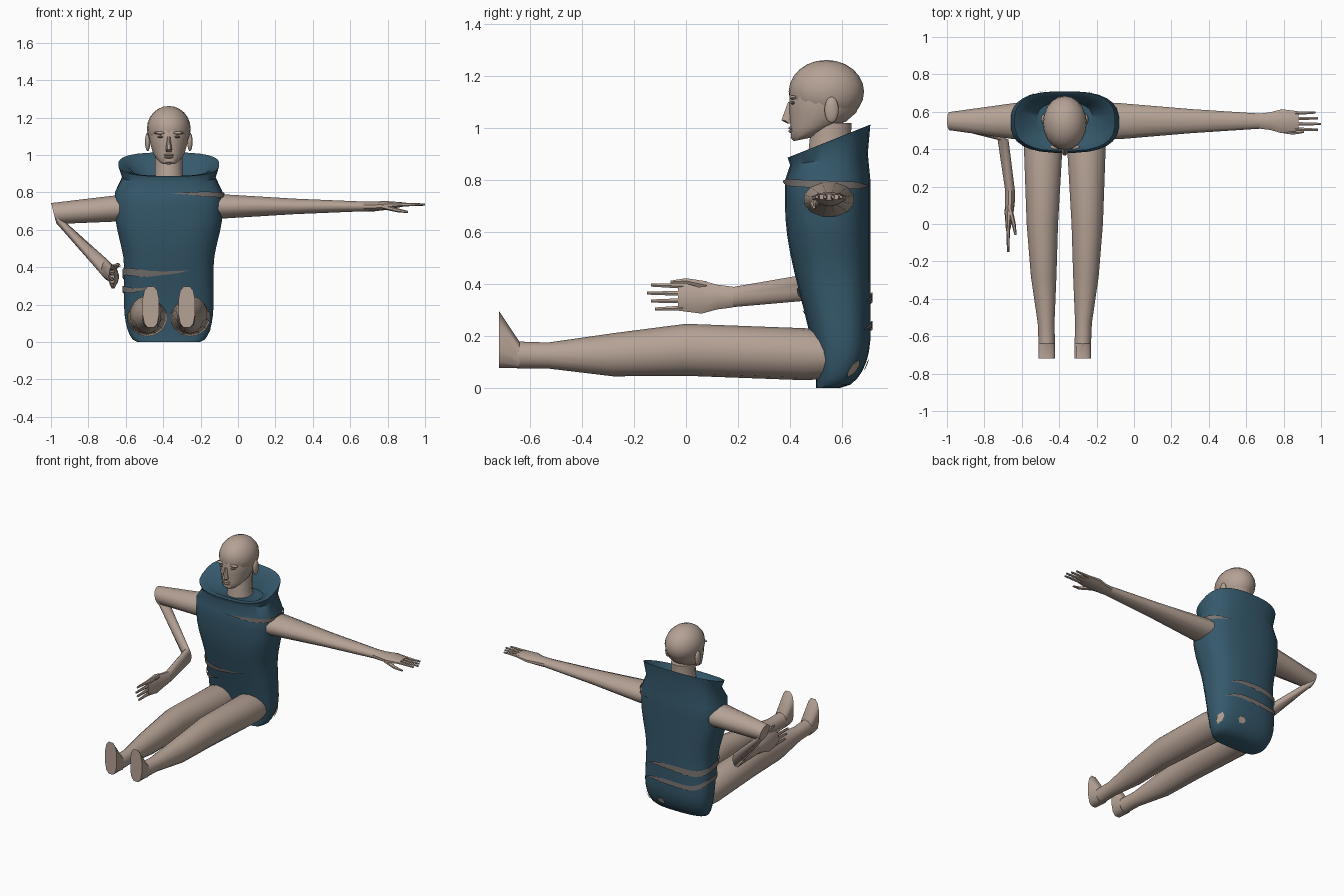
import bpy, bmesh
from math import sin, cos, pi, radians, sqrt, copysign
from mathutils import Vector

if "Cube" in bpy.data.objects:
    bpy.data.objects.remove(bpy.data.objects["Cube"])

MIDLINE = -.37
CHEST_Y = .55
ARM_Z = .725
BOXY = 2.7
SIDES = (("left", 1), ("right", -1))


def material(name, *colour):
    made = bpy.data.materials.new(name)
    made.use_nodes = True
    made.diffuse_color = (*colour, 1)
    made.node_tree.nodes["Principled BSDF"].inputs["Base Color"].default_value = (*colour, 1)
    return made


SKIN = material("skin", .46, .36, .3)
TEAL = material("teal_cloth", .036, .1, .15)
GREY = material("grey_trim", .19, .175, .165)


def finish(name, bm, paint):
    mesh = bpy.data.meshes.new(name)
    bm.to_mesh(mesh)
    bm.free()
    mesh.materials.append(paint)
    made = bpy.data.objects.new(name, mesh)
    bpy.context.collection.objects.link(made)
    bpy.ops.object.select_all(action="DESELECT")
    made.select_set(True)
    bpy.context.view_layer.objects.active = made
    bpy.ops.object.shade_smooth_by_angle(angle=radians(45))


def rounded(angle, power):
    """Unit superellipse point: round at power two, boxier above."""
    return [copysign(abs(part) ** (2 / power), part) for part in (cos(angle), sin(angle))]


def tube(name, rings, paint=SKIN, sides=12, power=2):
    """Skin a closed tube over rings of centre and two half-axes."""
    bm = bmesh.new()
    loops = []
    for centre, across, up in rings:
        loop = []
        for step in range(sides):
            u, v = rounded(2 * pi * (step + .5) / sides, power)
            loop.append(bm.verts.new(Vector(centre) + Vector(across) * u + Vector(up) * v))
        loops.append(loop)
    for low, high in zip(loops, loops[1:]):
        for i in range(sides):
            bm.faces.new((low[i - 1], low[i], high[i], high[i - 1]))
    bm.faces.new(loops[0])
    bm.faces.new(loops[-1])
    bmesh.ops.recalc_face_normals(bm, faces=bm.faces)
    finish(name, bm, paint)


def ball(name, centre, radii, paint=SKIN):
    bm = bmesh.new()
    bmesh.ops.create_uvsphere(bm, u_segments=20, v_segments=12, radius=1)
    bmesh.ops.scale(bm, vec=radii, verts=bm.verts)
    bmesh.ops.translate(bm, vec=centre, verts=bm.verts)
    finish(name, bm, paint)


def ring_x(x, y, z, depth, height):
    return (x, y, z), (0, depth, 0), (0, 0, height)


def ring_y(y, x, z, width, height):
    return (x, y, z), (width, 0, 0), (0, 0, height)


def ring_z(z, y, width, depth, tilt=0):
    return (MIDLINE, y, z), (width, 0, 0), (0, depth, tilt * depth)


def ease(t):
    t = max(0, min(1, t))
    return t * t * (3 - 2 * t)


def girth(z):
    """Garment centre y, half width and half depth at a height."""
    seat = sqrt(1 - (1 - min(1, z / .2)) ** 2)
    width = (.24 + .05 * ease((z - .4) / .3)) * (.7 + .3 * seat)
    front = .5 - .12 * ease(z / .7)
    back = .59 + .12 * seat
    return (front + back) / 2, width, (back - front) / 2


# Sleeveless garment with a tilted collar that folds inward
ROWS = 16
levels = [.8 * (row / ROWS) ** 1.5 for row in range(ROWS + 1)]
collar = [ring_z(.88, CHEST_Y, .25, .15, .15), ring_z(.95, CHEST_Y, .27, .16, .4),
          ring_z(.94, CHEST_Y, .235, .13, .4), ring_z(.87, CHEST_Y, .15, .1)]
tube("garment", [ring_z(z, *girth(z)) for z in levels] + collar, TEAL, sides=28, power=BOXY)


def body_point(bearing, z):
    """Point just outside the garment at a bearing and height."""
    y, width, depth = girth(z)
    u, v = rounded(radians(bearing), BOXY)
    proud = .007
    return MIDLINE + (width + proud) * u, y + (depth + proud) * v, z


def stripe(name, start, end, low, high, half, paint=GREY, wave=0):
    """Thin tapered ribbon wrapped on the garment."""
    bm = bmesh.new()
    pairs = []
    steps = 48
    for step in range(steps + 1):
        t = step / steps
        bearing = start + (end - start) * t
        z = low + (high - low) * t + wave * sin(4 * pi * t)
        reach = half * min(1, 5 * t, 5 * (1 - t))
        pairs.append([bm.verts.new(body_point(bearing, z + side * reach)) for side in (-1, 1)])
    for (a, b), (c, d) in zip(pairs, pairs[1:]):
        bm.faces.new((a, c, d, b))
    bmesh.ops.remove_doubles(bm, verts=bm.verts, dist=.0001)
    finish(name, bm, paint)


# Trim stripes and small bare patches
stripe("waist_stripe_upper", 50, 290, .33, .385, .02, wave=.012)
stripe("waist_stripe_lower", 40, 260, .22, .3, .016, wave=.012)
stripe("chest_stripe", -90, 65, .795, .775, .014)
stripe("hip_patch_side", 15, 40, .06, .09, .025, SKIN)
stripe("hip_patch_back", 72, 84, .09, .09, .02, SKIN)

# Legs stretched forward, with upright feet
for side, sign in SIDES:
    def station(y, out, z, width, height):
        return ring_y(y, MIDLINE + sign * out, z, width, height)

    tube(side + "_leg", [station(.6, .115, .12, .09, .08), station(.46, .115, .13, .108, .1),
                         station(0, .12, .147, .086, .1), station(-.28, .113, .128, .07, .083),
                         station(-.53, .1, .125, .046, .05), station(-.65, .096, .127, .045, .052)], sides=14)
    tube(side + "_foot", [station(-.64, .096, .127, .045, .052),
                          station(-.72, .096, .187, .045, .113)], power=BOXY)


def hand(side, wrist, forward, thumbward, palmward):
    """Hand grown from the wrist along three directions."""
    wrist, forward, thumbward, palmward = map(Vector, (wrist, forward, thumbward, palmward))

    def part(name, *rings, sides=6):
        tube(f"{side}_{name}", [(wrist + forward * reach + thumbward * shift + palmward * drop,
                                 thumbward * width, palmward * thick)
                                for reach, shift, drop, width, thick in rings], sides=sides)

    part("palm", (0, 0, 0, .042, .027), (.06, 0, 0, .05, .026), (.12, 0, -.005, .067, .024),
         (.21, 0, -.01, .055, .012), sides=10)
    for place, name in enumerate(("little", "ring", "middle", "index")):
        shift = .028 * (place - 1.5)
        length = .33 - .015 * abs(place - 2)
        part(name + "_finger", (.19, shift, -.01, .011, .011), (length, shift * 1.1, -.01, .007, .006))
    part("thumb", (.1, .045, 0, .018, .014), (.18, .062, .02, .012, .011), (.24, .058, .03, .006, .006))


# Left arm held straight out
left_wrist = (.67, CHEST_Y, ARM_Z)
tube("left_arm", [ring_x(-.18, CHEST_Y, ARM_Z, .1, .068), ring_x(-.08, CHEST_Y, ARM_Z, .1, .067),
                  ring_x(.3, CHEST_Y, ARM_Z, .067, .043), ring_x(*left_wrist, .042, .027)])
hand("left", left_wrist, (1, 0, 0), (0, -1, 0), (0, 0, -1))

# Right arm: upper arm out, pinched elbow, forearm pointing forward
elbow = ((-.985, CHEST_Y, .687), (0, .05, 0), (-.015, 0, .058))
pinch = ((-.95, CHEST_Y, .64), (0, .045, 0), (.014, 0, .014))
tube("right_upper_arm", [elbow, ring_x(-.64, CHEST_Y, .715, .1, .073),
                         ring_x(-.55, CHEST_Y, .72, .1, .07)])
tube("right_forearm", [elbow, pinch, ring_y(.45, -.7, .385, .03, .052),
                       ring_y(.18, -.663, .35, .027, .04)])
hand("right", (-.663, .18, .35), (0, -1, 0), (0, 0, 1), (1, 0, 0))

# Neck, head and jaw
tube("neck", [ring_z(.84, CHEST_Y, .09, .09), ring_z(.9, CHEST_Y, .075, .083),
              ring_z(1.02, .56, .075, .08)])
ball("cranium", (MIDLINE, .54, 1.14), (.117, .145, .122))
tube("jaw", [ring_z(.957, .45, .04, .035, .2), ring_z(.98, .477, .065, .075, .25),
             ring_z(1.01, .51, .085, .108, .15), ring_z(1.06, .527, .1, .13),
             ring_z(1.14, .54, .114, .143), ring_z(1.2, .54, .09, .12)], sides=20)

# Face
tube("nose", [ring_z(1.1, .402, .008, .01), ring_z(1.03, .39, .018, .025),
              ring_z(1.017, .402, .015, .012)], sides=8)
for name, z in (("upper_lip", 1), ("lower_lip", .988)):
    ball(name, (MIDLINE, .408, z), (.026, .014, .007))
for side, sign in SIDES:
    ball(side + "_brow", (MIDLINE + sign * .045, .412, 1.118), (.034, .014, .008))
    ball(side + "_eye", (MIDLINE + sign * .043, .411, 1.097), (.018, .009, .006), GREY)
    ball(side + "_ear", (MIDLINE + sign * .113, .56, 1.07), (.014, .027, .05))
